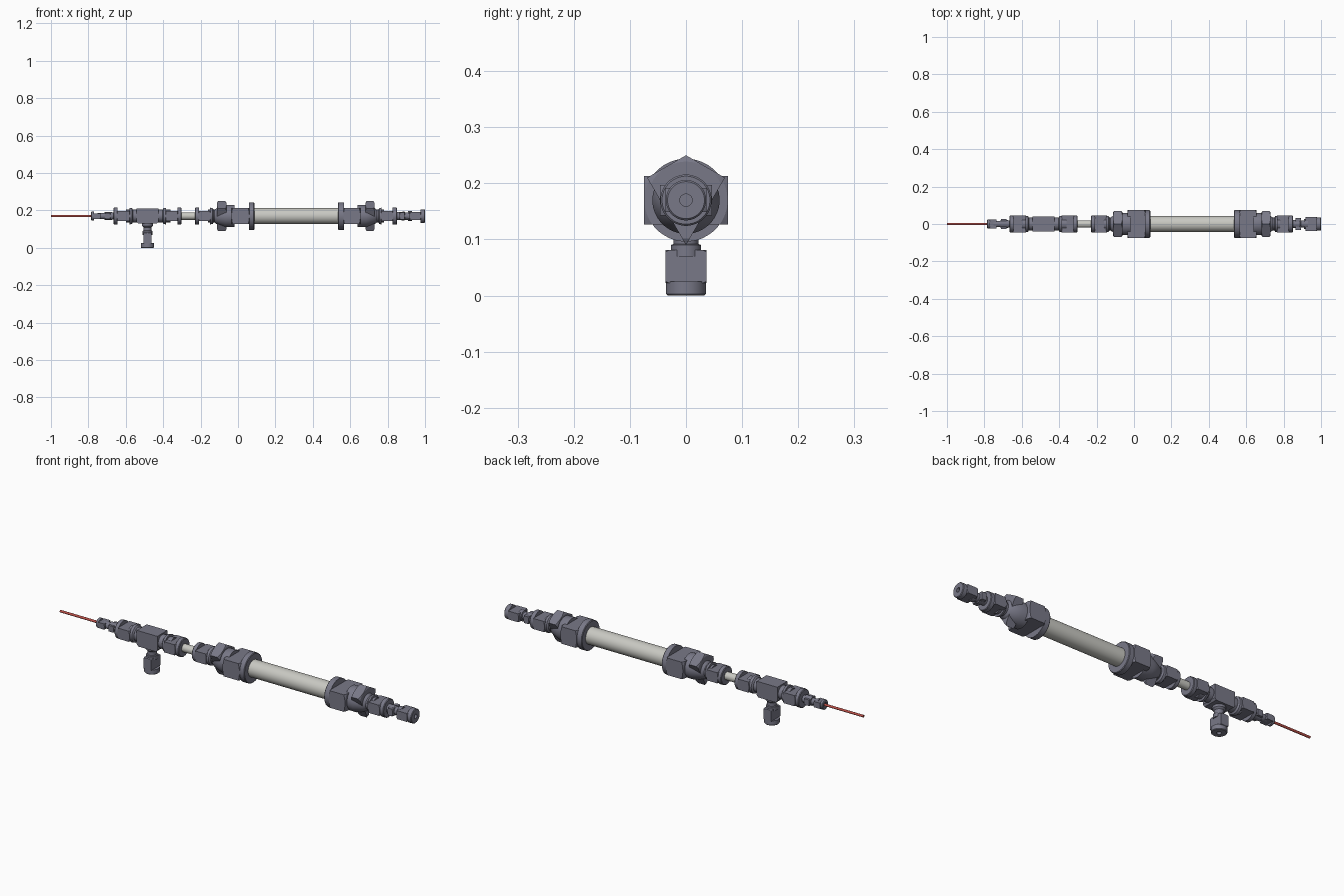
import bpy, bmesh, math
from mathutils import Matrix

if "Cube" in bpy.data.objects:
    bpy.data.objects.remove(bpy.data.objects["Cube"])

AXIS_Z = 0.17      # height of the main line
TEE_X = -0.484     # centre of the tee branch
BORE = 0.011
COS30 = math.cos(math.pi / 6)


def material(name, rgb):
    m = bpy.data.materials.new(name)
    m.diffuse_color = (*rgb, 1)
    m.use_nodes = True
    m.node_tree.nodes["Principled BSDF"].inputs["Base Color"].default_value = m.diffuse_color
    return m


STEEL = material("dark steel", (0.19, 0.19, 0.245))
TUBE = material("pale tube metal", (0.58, 0.58, 0.54))
RED = material("red capillary", (0.50, 0.08, 0.065))

# local +z becomes world +x on the main line, world -z on the branch
MAIN = Matrix.Translation((0, 0, AXIS_Z)) @ Matrix.Rotation(math.pi / 2, 4, 'Y')
BRANCH = Matrix.Translation((TEE_X, 0, AXIS_Z)) @ Matrix.Rotation(math.pi, 4, 'X')


def make_object(name, bm, frame, mat):
    bmesh.ops.recalc_face_normals(bm, faces=bm.faces)
    me = bpy.data.meshes.new(name)
    bm.to_mesh(me)
    bm.free()
    me.transform(frame)
    me.materials.append(mat)
    ob = bpy.data.objects.new(name, me)
    bpy.context.collection.objects.link(ob)
    return ob


def smooth(ob):
    bpy.ops.object.select_all(action='DESELECT')
    ob.select_set(True)
    bpy.context.view_layer.objects.active = ob
    bpy.ops.object.shade_smooth_by_angle(angle=math.radians(25))


def lathe(name, pts, mat=STEEL, frame=MAIN, bore=BORE, seg=40):
    """Bored turned part from (position, radius) points."""
    loop = [(pts[0][0], bore)] + list(pts) + [(pts[-1][0], bore)]
    bm = bmesh.new()
    rings = []
    for i in range(seg):
        a = 2 * math.pi * (i + 0.5) / seg
        rings.append([bm.verts.new((r * math.cos(a), r * math.sin(a), t)) for t, r in loop])
    n = len(loop)
    for i in range(seg):
        p, q = rings[i], rings[(i + 1) % seg]
        for j in range(n):
            k = (j + 1) % n
            bm.faces.new((p[j], q[j], q[k], p[k]))
    ob = make_object(name, bm, frame, mat)
    smooth(ob)
    return ob


def hexagon(name, t0, t1, radius, frame=MAIN):
    """Bored hexagon whose corners are trimmed by a cone at both ends."""
    bm = bmesh.new()
    bmesh.ops.create_circle(bm, cap_ends=True, segments=6, radius=radius)
    for v in bm.verts:
        a = math.atan2(v.co.y, v.co.x)
        a = round(a / (math.pi / 3)) * math.pi / 3
        v.co = (radius * math.cos(a), radius * math.sin(a), t0 - 0.001)
    ext = bmesh.ops.extrude_face_region(bm, geom=bm.faces[:])
    for v in ext["geom"]:
        if isinstance(v, bmesh.types.BMVert):
            v.co.z = t1 + 0.001
    ob = make_object(name, bm, frame, STEEL)
    flat, big = radius * COS30 * 0.99, radius * 1.03
    c = (big - flat) * 0.58
    cutter = lathe("trim_helper", [(t0, flat), (t0 + c, big), (t1 - c, big), (t1, flat)],
                   frame=frame, seg=48)
    mod = ob.modifiers.new("trim", 'BOOLEAN')
    mod.operation, mod.object, mod.solver = 'INTERSECT', cutter, 'EXACT'
    bpy.context.view_layer.update()
    deps = bpy.context.evaluated_depsgraph_get()
    me = bpy.data.meshes.new_from_object(ob.evaluated_get(deps))
    ob.modifiers.clear()
    ob.data = me
    me.materials.clear()
    me.materials.append(STEEL)
    bpy.data.objects.remove(cutter)
    smooth(ob)


def nut(name, end, inner, radius, collar, tail=0.0, frame=MAIN):
    """Compression nut: collar on the tube side, hexagon, optional tail."""
    s = 1 if inner > end else -1
    flat = radius * COS30
    a, b = end + s * collar, inner - s * tail
    bev = s * 0.003
    lathe(name + "_collar", [(end, flat - 0.004), (end + bev, flat - 0.001),
                             (a + bev, flat - 0.001)], frame=frame)
    hexagon(name + "_hex", min(a, b), max(a, b), radius, frame)
    if tail:
        lathe(name + "_tail", [(b - bev, flat - 0.002), (inner - s * 0.006, flat - 0.004),
                               (inner, flat - 0.012)], frame=frame)


# Capillary and tubes
lathe("capillary", [(-1.0, 0.006), (-0.70, 0.006)], RED, bore=0.003, seg=20)
lathe("link_tube", [(-0.34, 0.020), (-0.19, 0.020)], TUBE)
lathe("main_tube", [(0.05, 0.043), (0.575, 0.043)], TUBE, bore=0.036, seg=56)

# Capillary reducer
nut("capillary_nut", -0.785, -0.735, 0.029, 0.012)
lathe("reducer_neck", [(-0.75, 0.017), (-0.715, 0.017), (-0.715, 0.022),
                       (-0.675, 0.022), (-0.675, 0.018), (-0.64, 0.018)], bore=0.007)
hexagon("reducer_hex", -0.712, -0.682, 0.031)

# Tee body with shoulders sloping to the branch
bm = bmesh.new()
prof = [(-0.058, 0.04), (0.058, 0.04), (0.058, -0.030), (0.050, -0.04),
        (-0.050, -0.04), (-0.058, -0.030)]
face = bm.faces.new([bm.verts.new((TEE_X + x, -0.04, AXIS_Z + z)) for x, z in prof])
ext = bmesh.ops.extrude_face_region(bm, geom=[face])
for v in ext["geom"]:
    if isinstance(v, bmesh.types.BMVert):
        v.co.y = 0.04
make_object("tee_body", bm, Matrix.Identity(4), STEEL)

# Tee side necks and nuts
lathe("tee_left_neck", [(-0.60, 0.034), (-0.535, 0.034)])
lathe("tee_right_neck", [(-0.435, 0.034), (-0.36, 0.034)])
nut("tee_left_nut", -0.665, -0.562, 0.054, 0.018, 0.016)
nut("tee_right_nut", -0.303, -0.403, 0.054, 0.018, 0.016)

# Tee branch pointing down
lathe("branch_neck", [(0.035, 0.030), (0.052, 0.030), (0.060, 0.022),
                      (0.078, 0.022), (0.080, 0.027), (0.10, 0.027)], frame=BRANCH)
nut("branch_nut", 0.17, 0.089, 0.0427, 0.022, frame=BRANCH)

# Large union on the left of the main tube
nut("left_small_nut", -0.230, -0.130, 0.054, 0.018, 0.016)
lathe("left_union_neck", [(-0.16, 0.034), (-0.125, 0.034), (-0.112, 0.045),
                          (-0.065, 0.060), (-0.02, 0.060)])
hexagon("left_union_hex", -0.113, -0.061, 0.080)
nut("left_large_nut", 0.087, -0.035, 0.0865, 0.026)

# Large union on the right of the main tube
nut("right_large_nut", 0.535, 0.655, 0.0865, 0.028)
lathe("right_union_neck", [(0.64, 0.060), (0.685, 0.060), (0.729, 0.045),
                           (0.742, 0.034), (0.78, 0.034)])
hexagon("right_union_hex", 0.681, 0.731, 0.080)
nut("right_small_nut", 0.850, 0.750, 0.054, 0.020, 0.014)

# Outlet reducer
lathe("outlet_neck", [(0.83, 0.022), (0.868, 0.022), (0.888, 0.024), (0.893, 0.020),
                      (0.908, 0.020), (0.910, 0.027), (0.93, 0.027)])
hexagon("outlet_hex", 0.864, 0.892, 0.037)
nut("outlet_nut", 1.0, 0.917, 0.0427, 0.022)
